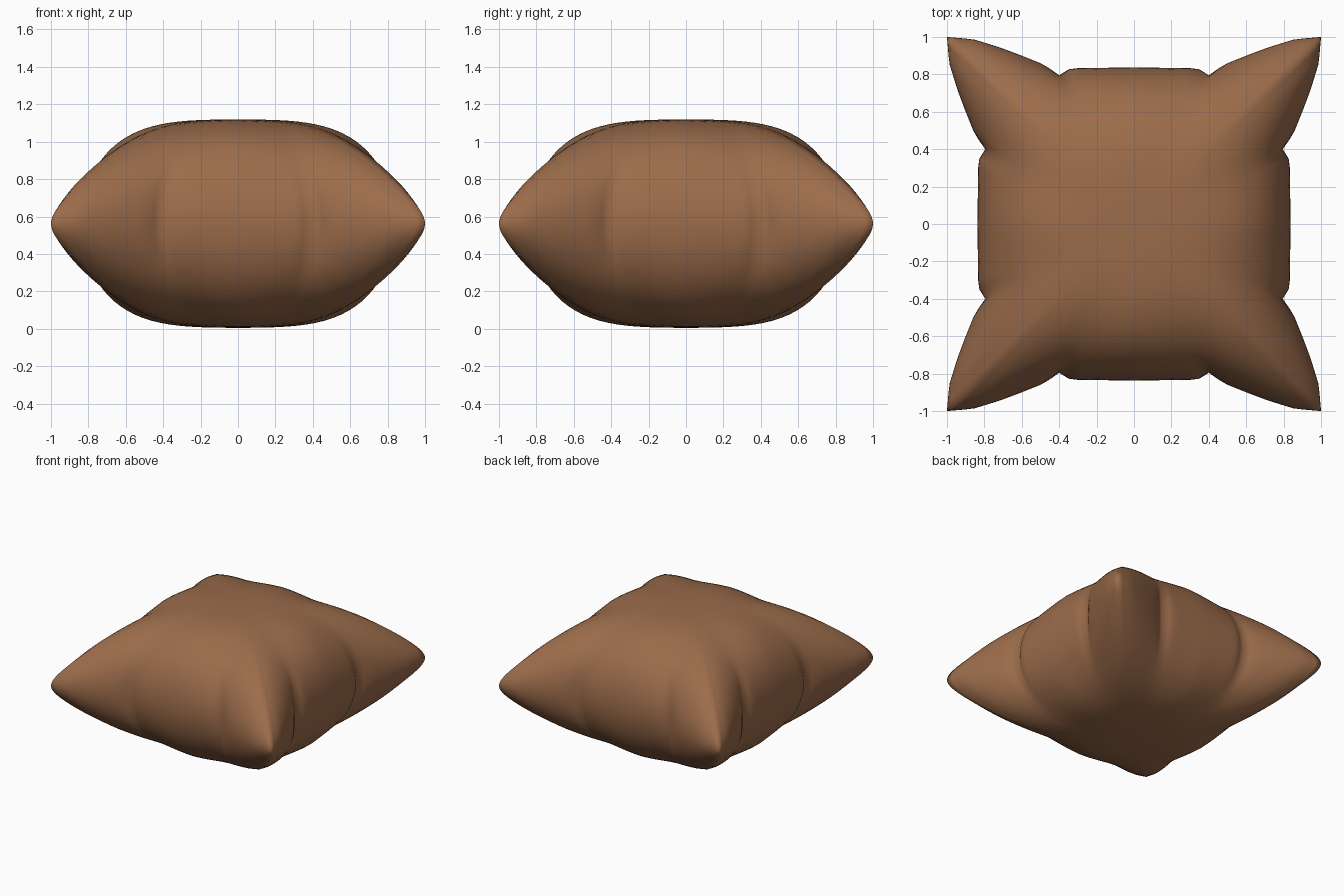
import bpy, bmesh, math

if "Cube" in bpy.data.objects:
    bpy.data.objects.remove(bpy.data.objects["Cube"])

H, MID = 0.557, 0.562      # half thickness, seam height
N, RINGS = 40, 24          # segments per side, rings per half

# seam outline of one side (distance out, by position along the side)
SEAM = [(0, .837), (.34, .833), (.40, .795), (.48, .852), (.60, .90),
        (.72, .945), (.86, .988), (1, 1)]
PLAIN = [(0, .837), (.34, .835), (.48, .855), (.60, .90), (.72, .945), (.86, .988), (1, 1)]


def lerp(table, x):
    for (a, p), (b, q) in zip(table, table[1:]):
        if x <= b:
            return p + (q - p) * (x - a) / (b - a)
    return table[-1][1]


def height(x, y, r):
    """Smooth bulge that drops towards the corners, rounded off at the seam."""
    xy = abs(x * y)
    bulge = 1 - .1 * (x * x + y * y) - .46 * xy * xy / (xy + .08)
    return H * bulge * math.sqrt(max(0, 1 - r ** 4))


def ring(bm, r, sign):
    verts = []
    for k in range(4):
        c, d = [(1, 0), (0, 1), (-1, 0), (0, -1)][k]
        for i in range(N):
            s = -1 + 2 * i / N
            fade = r ** 8           # pinched folds fade out towards the middle
            out = lerp(SEAM, abs(s)) * fade + lerp(PLAIN, abs(s)) * (1 - fade)
            x, y = s * r, -out * r
            verts.append(bm.verts.new((c * x - d * y, d * x + c * y,
                                       MID + sign * height(x, y, r))))
    return verts


# Cushion: rings from the top centre over the seam to the bottom centre
bm = bmesh.new()
radii = [math.sin(math.pi / 2 * i / RINGS) for i in range(1, RINGS)]
rings = ([ring(bm, r, 1) for r in radii] + [ring(bm, 1.0, 0)]
         + [ring(bm, r, -1) for r in reversed(radii)])
M = 4 * N
for a, b in zip(rings, rings[1:]):
    for i in range(M):
        j = (i + 1) % M
        bm.faces.new((a[i], b[i], b[j], a[j]))
for loop, z in ((rings[0], MID + H), (rings[-1], MID - H)):
    pole = bm.verts.new((0, 0, z))
    for i in range(M):
        bm.faces.new((pole, loop[i], loop[(i + 1) % M]))
bmesh.ops.recalc_face_normals(bm, faces=bm.faces)
for f in bm.faces:
    f.smooth = True
mesh = bpy.data.meshes.new("cushion")
bm.to_mesh(mesh)
bm.free()
cushion = bpy.data.objects.new("cushion", mesh)
bpy.context.collection.objects.link(cushion)

# Brown fabric
mat = bpy.data.materials.new("brown_fabric")
mat.diffuse_color = (0.33, 0.15, 0.07, 1)
mat.use_nodes = True
mat.node_tree.nodes["Principled BSDF"].inputs["Base Color"].default_value = mat.diffuse_color
mesh.materials.append(mat)
